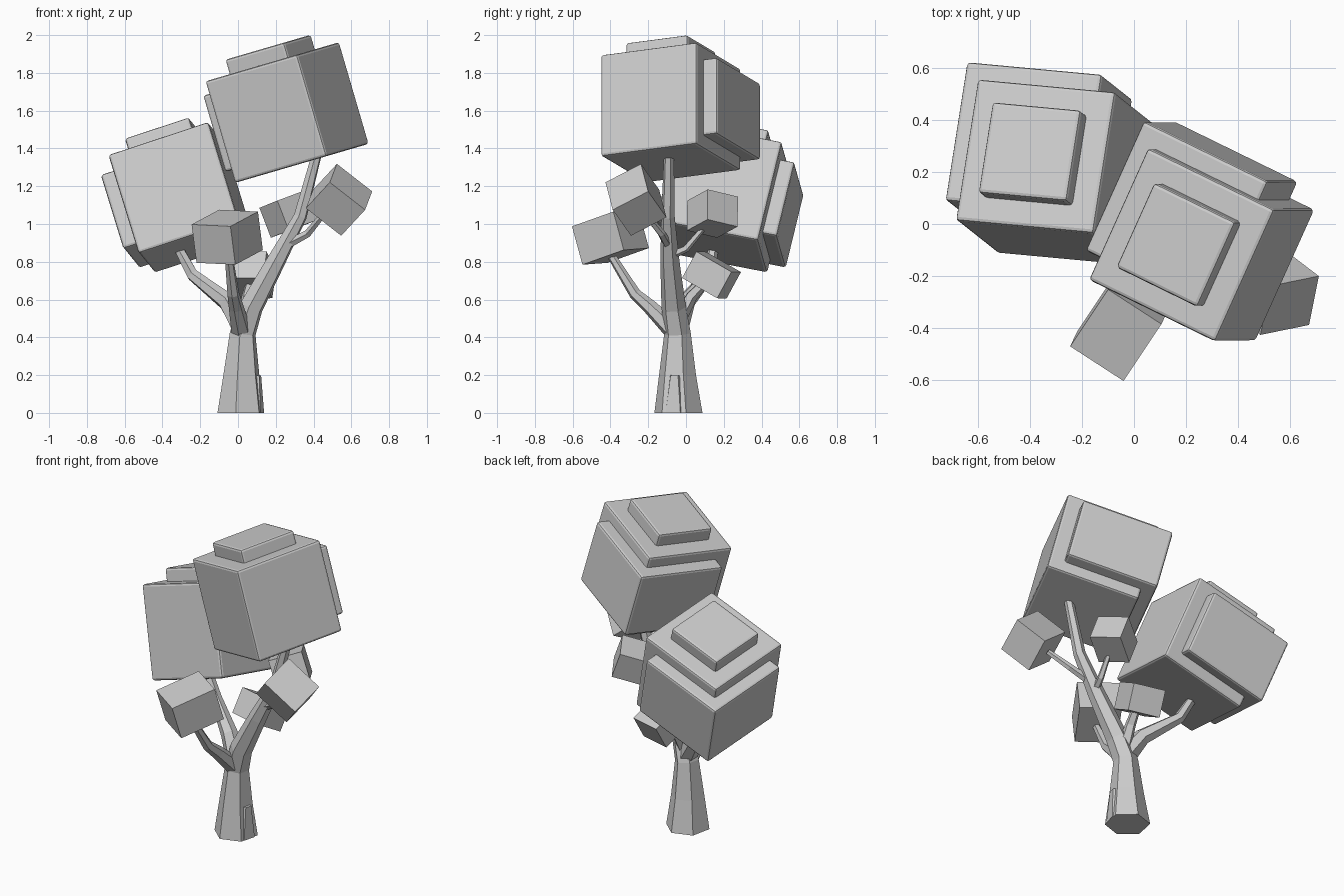
import bpy
import bmesh
import math
from mathutils import Matrix, Vector

if "Cube" in bpy.data.objects:
    bpy.data.objects.remove(bpy.data.objects["Cube"], do_unlink=True)

grey = bpy.data.materials.new("light_grey")
grey.use_nodes = True
colour = (0.6, 0.6, 0.6, 1)
grey.diffuse_color = colour
grey.node_tree.nodes["Principled BSDF"].inputs["Base Color"].default_value = colour


def finish(name, bm):
    bmesh.ops.recalc_face_normals(bm, faces=bm.faces)
    mesh = bpy.data.meshes.new(name)
    bm.to_mesh(mesh)
    bm.free()
    mesh.materials.append(grey)
    obj = bpy.data.objects.new(name, mesh)
    bpy.context.collection.objects.link(obj)
    return obj


def frame(centre, along, across):
    """Placement matrix from a centre and two rough side directions."""
    x = Vector(along).normalized()
    y = Vector(across)
    y = (y - x * y.dot(x)).normalized()
    z = x.cross(y)
    turn = Matrix((x, y, z)).transposed().to_4x4()
    return Matrix.Translation(centre) @ turn


def box(name, place, size, offset=(0, 0, 0), bevel=0):
    bm = bmesh.new()
    bmesh.ops.create_cube(bm, size=1)
    bmesh.ops.scale(bm, vec=size, verts=bm.verts)
    bmesh.ops.translate(bm, vec=offset, verts=bm.verts)
    obj = finish(name, bm)
    obj.matrix_world = place
    if bevel:
        mod = obj.modifiers.new("Soft edges", "BEVEL")
        mod.width = bevel
        mod.segments = 2
    return obj


def limb(name, points, radii, sides=6):
    """Faceted tapering tube through the points."""
    pts = [Vector(p) for p in points]
    bm = bmesh.new()
    rings = []
    for i, (p, r) in enumerate(zip(pts, radii)):
        t = (pts[min(i + 1, len(pts) - 1)] - pts[max(i - 1, 0)]).normalized()
        if i == 0 and p.z == 0:
            t = Vector((0, 0, 1))
        u = (Vector((1, 0, 0)) - t * t.x).normalized()
        v = t.cross(u)
        angles = [math.tau * (k + 0.3) / sides for k in range(sides)]
        rings.append([bm.verts.new(p + (u * math.cos(a) + v * math.sin(a)) * r) for a in angles])
    for low, high in zip(rings, rings[1:]):
        for k in range(sides):
            n = (k + 1) % sides
            bm.faces.new((low[k], low[n], high[n], high[k]))
    bm.faces.new(rings[0][::-1])
    bm.faces.new(rings[-1])
    return finish(name, bm)


# Large stepped foliage blocks: body, shifted side block, top plate
crowns = {
    "upper": frame((0.26, -0.08, 1.59), (0.87, -0.425, 0.254), (0.41, 0.9, 0.12)),
    "lower": frame((-0.30, 0.198, 1.141), (0.9465, -0.088, 0.312), (0.153, 0.971, -0.189)),
}
for name, place in crowns.items():
    box(name + "_foliage_body", place, (0.56, 0.56, 0.56), bevel=0.014)
    box(name + "_foliage_side", place, (0.55, 0.55, 0.42), (-0.083, 0.083, 0), bevel=0.014)
    box(name + "_foliage_top", place, (0.36, 0.36, 0.4), (0, 0, 0.16), bevel=0.014)

# Small foliage blocks
box("front_leaf_block", frame((-0.057, -0.40, 0.93), (-0.205, 0.133, 0.01), (0.147, 0.218, 0.078)),
    (0.245, 0.274, 0.212))
box("side_leaf_block", frame((0.535, -0.265, 1.128), (0.186, 0.038, -0.145), (-0.08, -0.19, -0.06)),
    (0.24, 0.215, 0.21))
box("back_leaf_block", frame((0.27, 0.14, 1.055), (0.16, 0.11, 0.06), (-0.1, 0.16, -0.04)),
    (0.2, 0.19, 0.17))
box("low_leaf_block", frame((0.07, 0.135, 0.73), (0.05, 0.19, -0.11), (0.2, -0.05, 0)),
    (0.22, 0.2, 0.16))

# Trunk running into the main bough
limb("trunk", [(0.015, -0.04, 0), (0.018, -0.045, 0.2), (0.025, -0.045, 0.42), (0.07, -0.065, 0.56),
               (0.2, -0.085, 0.8), (0.33, -0.095, 1.04), (0.42, -0.09, 1.38)],
     [0.13, 0.1, 0.072, 0.066, 0.052, 0.036, 0.027])
limb("root", [(0.075, -0.055, 0), (0.09, -0.055, 0.2)], [0.068, 0.035], 5)

# Branches
limb("left_branch", [(0.03, -0.05, 0.44), (-0.06, 0.0, 0.59), (-0.24, 0.12, 0.73), (-0.33, 0.15, 0.9)],
     [0.062, 0.05, 0.034, 0.026])
limb("front_branch", [(0.02, -0.05, 0.42), (-0.01, -0.19, 0.56), (-0.025, -0.27, 0.63), (-0.05, -0.40, 0.84)],
     [0.055, 0.04, 0.032, 0.022])
limb("side_branch", [(0.24, -0.09, 0.88), (0.37, -0.13, 0.95), (0.46, -0.22, 1.06)],
     [0.026, 0.021, 0.016], 5)
limb("back_branch", [(0.22, -0.09, 0.83), (0.25, 0.0, 0.87), (0.27, 0.11, 1.0)],
     [0.025, 0.02, 0.014], 5)
limb("low_branch", [(0.04, -0.05, 0.48), (0.05, 0.03, 0.62), (0.07, 0.12, 0.71)],
     [0.045, 0.032, 0.024], 5)
